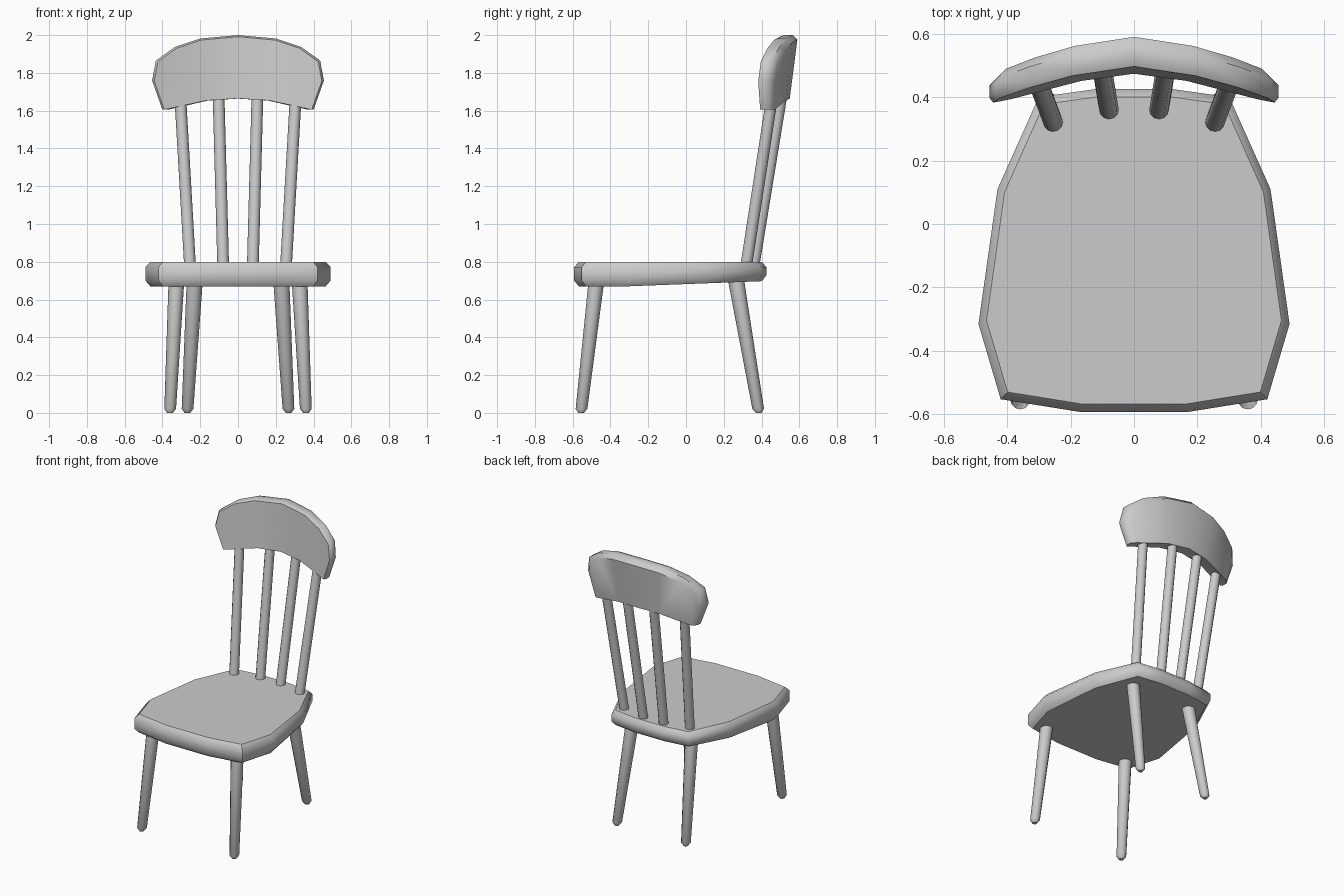
import bpy
import math

if "Cube" in bpy.data.objects:
    bpy.data.objects.remove(bpy.data.objects["Cube"])


def make(name, verts, faces, angle=45):
    me = bpy.data.meshes.new(name)
    me.from_pydata(verts, [], faces)
    ob = bpy.data.objects.new(name, me)
    bpy.context.collection.objects.link(ob)
    bpy.ops.object.select_all(action='DESELECT')
    ob.select_set(True)
    bpy.context.view_layer.objects.active = ob
    # Consistent outward normals
    bpy.ops.object.mode_set(mode='EDIT')
    bpy.ops.mesh.select_all(action='SELECT')
    bpy.ops.mesh.normals_make_consistent(inside=False)
    bpy.ops.object.mode_set(mode='OBJECT')
    bpy.ops.object.shade_smooth_by_angle(angle=math.radians(angle))
    return ob


def bridge(n, rings):
    return [(r * n + i, r * n + (i + 1) % n, (r + 1) * n + (i + 1) % n, (r + 1) * n + i)
            for r in range(rings - 1) for i in range(n)]


def rod(name, rings, n=12):
    # rings: (x, y, z, radius) from bottom to top
    verts = [(x + r * math.cos(2 * math.pi * i / n), y + r * math.sin(2 * math.pi * i / n), z)
             for x, y, z, r in rings for i in range(n)]
    faces = bridge(n, len(rings))
    faces += [tuple(range(n)), tuple(range((len(rings) - 1) * n, len(rings) * n))]
    return make(name, verts, faces)


# Seat: bevelled slab whose underside rises toward the back
half = [(.17, -.592), (.42, -.552), (.49, -.315), (.43, .11), (.30, .40), (.12, .425)]
outline = half + [(-x, y) for x, y in reversed(half)]
verts = []
levels = [(.67, 1), (.70, 0), (.772, 0), (.80, 1)]
for z, inset in levels:
    for x, y in outline:
        rise = .027 * max(0, (y + .32) / .74) if z < .75 else 0
        verts.append((x * (1 - .052 * inset), -.08 + (y + .08) * (1 - .048 * inset), z + rise))
n = len(outline)
make("seat", verts, bridge(n, 4) + [tuple(range(n)), tuple(range(3 * n, 4 * n))])

# Back rest: arched outline, curved in plan, rounded toward the back
right = [(.17, 1.654), (.40, 1.605), (.455, 1.76), (.435, 1.865), (.335, 1.937), (.20, 1.982)]
outline = [(0, 1.665)] + right + [(0, 2.0)] + [(-x, z) for x, z in reversed(right)]
n = len(outline)
verts = []
for depth, inset in [(0, .025), (.022, 0), (.068, 0), (.096, .07)]:
    for x, z in outline:
        x2 = x * (1 - inset)
        z2 = 1.65 + (z - 1.65) * (1 - inset) if z > 1.65 else z
        t = (z2 - 1.6) / .4
        y = .473 - .33 * abs(x2) ** 1.5 + .07 * max(0, z2 - 1.66) + depth * (.75 + .25 * t)
        verts.append((x2, y, z2))
faces = bridge(n, 4)
strips = [(0, 1, 6, 7), (1, 2, 5, 6), (2, 3, 4, 5)]
strips += [tuple(-i % n for i in s) for s in strips]
faces += [tuple(b + i for i in s) for b in (0, 3 * n) for s in strips]
make("back_rest", verts, faces)

# Legs and spindles on both sides
for side, s in (("left", -1), ("right", 1)):
    rod("front_leg_" + side, [(s * .36, -.555, 0, .015), (s * .359, -.553, .022, .031),
                              (s * .325, -.472, .72, .042)])
    rod("rear_leg_" + side, [(s * .268, .385, 0, .015), (s * .267, .382, .022, .031),
                             (s * .228, .262, .72, .043)])
    rod("outer_spindle_" + side, [(s * .253, .316, .76, .031), (s * .306, .457, 1.68, .031)])
    rod("inner_spindle_" + side, [(s * .078, .355, .76, .031), (s * .104, .512, 1.72, .031)])
